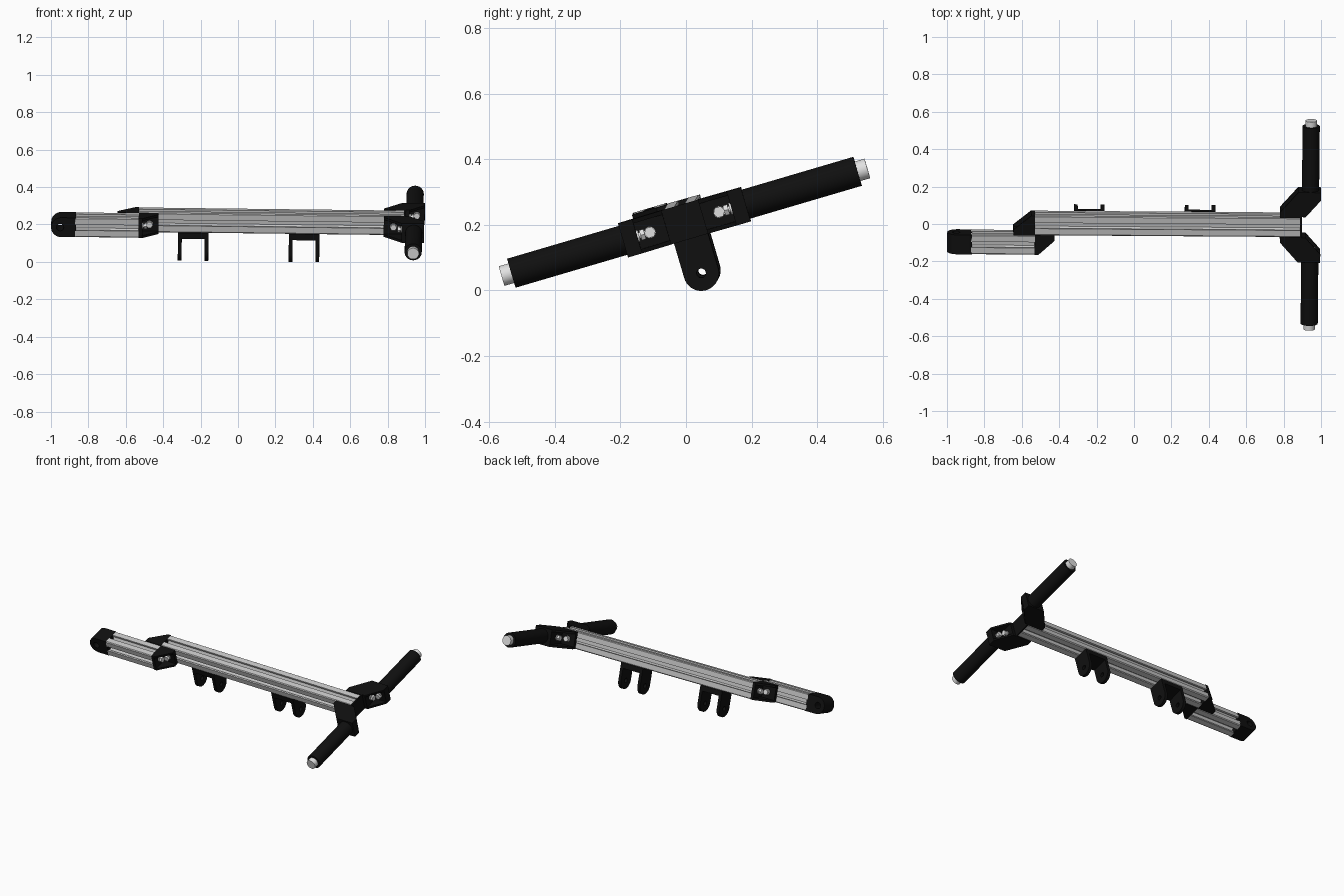
import bpy, bmesh, math
from mathutils import Matrix, Vector

if "Cube" in bpy.data.objects:
    bpy.data.objects.remove(bpy.data.objects["Cube"])

# Whole frame leans about its long axis, with a slight yaw and pitch
LEAN = (Matrix.Translation((0, 0.002, 0.219))
        @ Matrix.Rotation(math.radians(-0.4), 4, 'Z')
        @ Matrix.Rotation(math.radians(0.68), 4, 'Y')
        @ Matrix.Rotation(math.radians(16.4), 4, 'X'))
H = 0.054  # half the beam width


def material(name, value, metallic=0.0, rough=0.6):
    m = bpy.data.materials.new(name)
    m.use_nodes = True
    col = (value, value, value, 1)
    m.diffuse_color = col
    bsdf = m.node_tree.nodes["Principled BSDF"]
    bsdf.inputs["Base Color"].default_value = col
    bsdf.inputs["Roughness"].default_value = rough
    return m


BLACK = material("black_plastic", 0.005)
GREY = material("brushed_aluminium", 0.55)
BRIGHT = material("bright_steel", 0.75)


def prism(name, pts, axis, lo, hi, mat, smooth=False):
    """Extrude a 2D outline along a local axis (0, 1 or 2)."""
    bm = bmesh.new()

    def ring(t):
        out = []
        for p in pts:
            co = list(p)
            co.insert(axis, t)
            out.append(bm.verts.new(co))
        return out
    a, b = ring(lo), ring(hi)
    bm.faces.new(a)
    bm.faces.new(b)
    for i in range(len(pts)):
        j = (i + 1) % len(pts)
        bm.faces.new((a[i], a[j], b[j], b[i]))
    bmesh.ops.recalc_face_normals(bm, faces=bm.faces)
    me = bpy.data.meshes.new(name)
    bm.to_mesh(me)
    bm.free()
    me.materials.append(mat)
    ob = bpy.data.objects.new(name, me)
    bpy.context.collection.objects.link(ob)
    ob.matrix_world = LEAN
    if smooth:
        bpy.ops.object.select_all(action='DESELECT')
        ob.select_set(True)
        bpy.context.view_layer.objects.active = ob
        bpy.ops.object.shade_smooth_by_angle(angle=math.radians(30))
    return ob


def arc(cx, cy, r, start=0, sweep=360, n=32):
    steps = n if sweep == 360 else n + 1
    return [(cx + r * math.cos(math.radians(start + sweep * i / n)),
             cy + r * math.sin(math.radians(start + sweep * i / n))) for i in range(steps)]


def box(x0, x1, y0, y1):
    return [(x0, y0), (x1, y0), (x1, y1), (x0, y1)]


def drill(ob, cutter):
    mod = ob.modifiers.new("hole", 'BOOLEAN')
    mod.operation = 'DIFFERENCE'
    mod.solver = 'EXACT'
    mod.object = cutter
    cutter.hide_render = True
    cutter.hide_viewport = True


# Slotted square beam section: one quarter turned four times
quarter = [(H, -H + 0.005), (H, -0.016), (0.043, -0.016), (0.043, -0.027), (0.021, -0.011),
           (0.021, 0.011), (0.043, 0.027), (0.043, 0.016), (H, 0.016), (H, H - 0.005)]
section = []
for k in range(4):
    turn = Matrix.Rotation(k * math.pi / 2, 2)
    section += [tuple(turn @ Vector(p)) for p in quarter]

prism("main_beam", section, 0, -0.53, 0.887, GREY)
prism("main_beam_end_plate", box(-H, H, -H, H), 0, 0.887, 0.897, BLACK)
prism("side_beam", [(y - 2 * H, z) for y, z in section], 0, -0.87, -0.53, GREY)

# Rounded end lug with a cross hole
end_lug = prism("end_lug", [(-0.865, -H), (-0.865, H)] + arc(-0.944, 0, H, 90, 180, 24),
                1, -3 * H, -H, BLACK, True)
drill(end_lug, prism("end_lug_cutter", arc(-0.95, 0, 0.02), 1, -0.2, 0, BLACK))


def bolt(name, axis, centre, base, d):
    prism(name + "_washer", arc(*centre, 0.018, n=20), axis, base, base + d * 0.006, BRIGHT, True)
    prism(name + "_shank", arc(*centre, 0.01, n=16), axis, base, base + d * 0.012, BRIGHT, True)
    prism(name + "_head", arc(*centre, 0.018, n=6), axis, base + d * 0.01, base + d * 0.024, BRIGHT)


def corner_bracket(name, cx, cy, dx, dy, lx, ly, tip=0.03, tx=0.02, ty=0.02, ax=0.058, ay=0.058):
    """Two legs meeting at a corner, closed by two cheeks, one bolt per leg."""
    def at(x, y):
        return cx + dx * x, cy + dy * y
    cheek = [at(0, 0), at(lx, 0), at(lx, tip), at(tx, ly), at(0, ly)]
    for side, lo in (("lower", -H), ("upper", H - 0.013)):
        prism(f"{name}_{side}_cheek", cheek, 2, lo, lo + 0.013, BLACK)
    prism(name + "_end_leg", [at(0, 0), at(tx, 0), at(tx, ly), at(0, ly)], 2, -H, H, BLACK)
    prism(name + "_side_leg", [at(0, 0), at(lx, 0), at(lx, ty), at(0, ty)], 2, -H, H, BLACK)
    bolt(name + "_end_bolt", 0, (cy + dy * ay, 0), cx + dx * tx, dx)
    bolt(name + "_side_bolt", 1, (cx + dx * ax, 0), cy + dy * ty, dy)


# Brackets joining the two beams
corner_bracket("front_joint", -0.53, -H, 1, -1, 0.105, 0.108)
corner_bracket("rear_joint", -0.53, -H, -1, 1, 0.115, 0.108)

# Handles and their back-to-back brackets, mirrored front and rear
for side, s in (("front", -1), ("rear", 1)):
    corner_bracket(side + "_inner_bracket", 0.897, s * H, -1, s, 0.117, 0.141, ax=0.065, ay=0.07)
    corner_bracket(side + "_outer_bracket", 0.897, s * 0.195, 1, -s, 0.1, 0.137,
                   tip=0.045, ty=0.045, ay=0.085)
    prism(side + "_handle_grip", arc(0.942, 0, 0.046, n=40), 1, s * 0.19, s * 0.55, BLACK, True)
    prism(side + "_handle_tip", arc(0.942, 0, 0.031), 1, s * 0.54, s * 0.581, BRIGHT, True)

# Two U-shaped hangers under the main beam, with drilled round legs
leg = [(H, -H), (-H, -H)] + arc(0, -0.168, H, 180, 180, 24)
for label, x0 in (("right", -0.32), ("left", 0.273)):
    x1 = x0 + 0.163
    cutter = prism(label + "_hanger_cutter", arc(0, -0.168, 0.014), 0, x0 - 0.05, x1 + 0.05, BLACK)
    prism(label + "_hanger_plate", box(-H, H, -0.088, -H), 0, x0 + 0.01, x1 - 0.01, BLACK)
    for part, lo in (("outer", x0), ("inner", x1 - 0.02)):
        drill(prism(f"{label}_hanger_{part}_leg", leg, 0, lo, lo + 0.02, BLACK, True), cutter)
